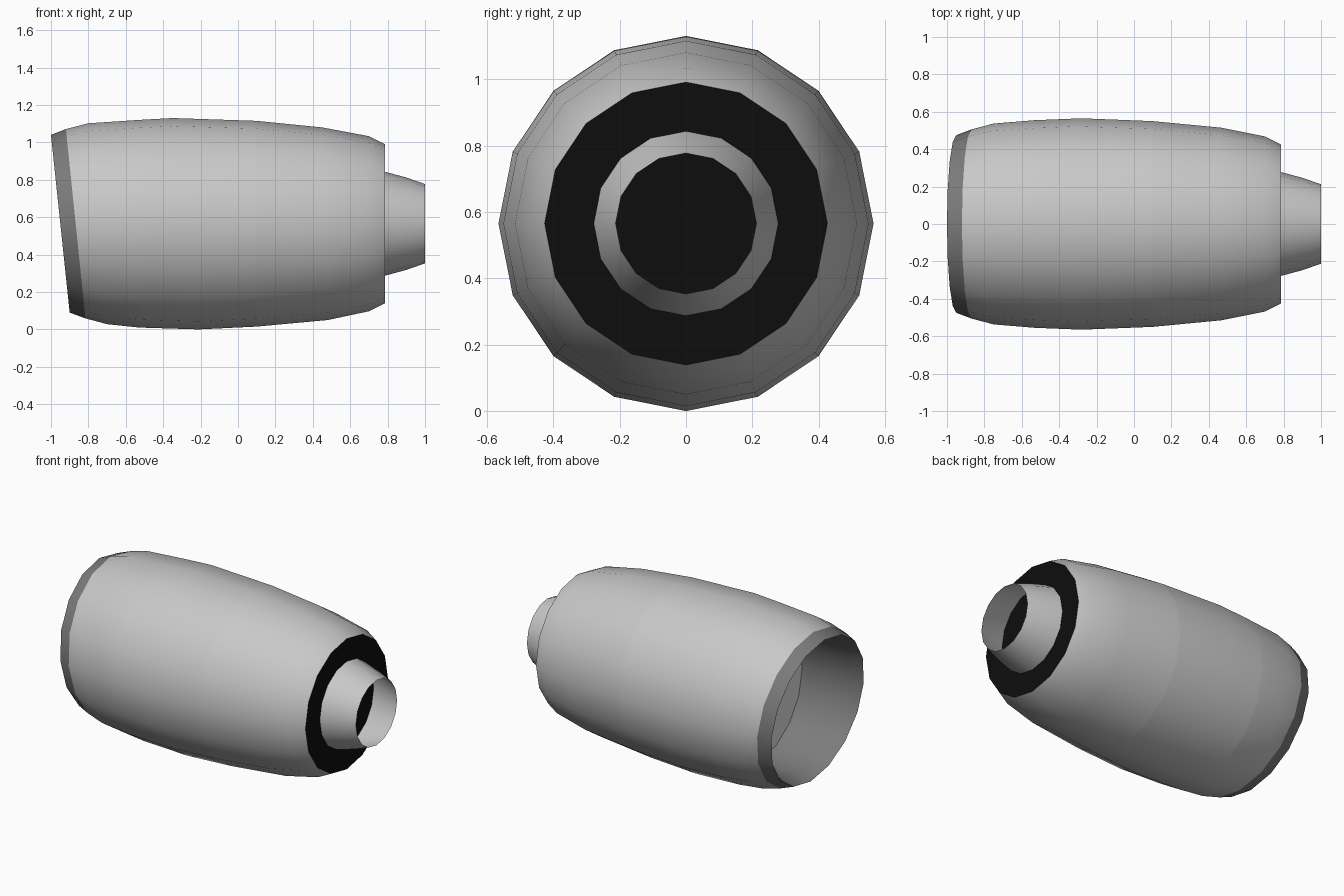
import bpy
import bmesh
import math

SIDES = 16
AXIS_Z = 0.565

cube = bpy.data.objects.get("Cube")
if cube:
    bpy.data.objects.remove(cube, do_unlink=True)


def material(name, value):
    mat = bpy.data.materials.new(name)
    mat.use_nodes = True
    colour = (value, value, value, 1.0)
    mat.diffuse_color = colour
    mat.node_tree.nodes["Principled BSDF"].inputs["Base Color"].default_value = colour
    return mat


cowl_grey = material("cowl light grey", 0.58)
lip_grey = material("intake dark grey", 0.2)
fan_grey = material("fan pale grey", 0.75)
exhaust_black = material("exhaust black", 0.004)


def ring(bm, x, radius, slant):
    """Ring of vertices around the engine axis; slant pushes its top forward."""
    verts = []
    for i in range(SIDES):
        a = math.tau * i / SIDES
        up = math.cos(a)
        verts.append(bm.verts.new((x - slant * up,
                                   radius * math.sin(a),
                                   AXIS_Z + radius * up)))
    return verts


def finish(bm, name, mat, smooth):
    mesh = bpy.data.meshes.new(name)
    bm.to_mesh(mesh)
    bm.free()
    mesh.materials.append(mat)
    for poly in mesh.polygons:
        poly.use_smooth = smooth
    obj = bpy.data.objects.new(name, mesh)
    bpy.context.collection.objects.link(obj)
    return obj


def shell(name, stations, mat, inward=False):
    """Open skin through rings given as (x, radius, slant)."""
    bm = bmesh.new()
    rings = [ring(bm, *s) for s in stations]
    for a, b in zip(rings, rings[1:]):
        for i in range(SIDES):
            j = (i + 1) % SIDES
            face = bm.faces.new((a[i], a[j], b[j], b[i]))
            face.normal_update()
            mid = face.calc_center_median()
            outward = face.normal.y * mid.y + face.normal.z * (mid.z - AXIS_Z) > 0
            if outward == inward:
                face.normal_flip()
    return finish(bm, name, mat, True)


def disc(name, x, radius, mat, facing):
    bm = bmesh.new()
    face = bm.faces.new(ring(bm, x, radius, 0))
    face.normal_update()
    if face.normal.x * facing < 0:
        face.normal_flip()
    return finish(bm, name, mat, False)


# Slanted intake lip and the cowl sections behind it
lip_front = (-0.95, 0.475, 0.05)
lip_back = (-0.868, 0.506, 0.052)
front_joint = (-0.53, 0.555, 0)
rear_joint = (0.1, 0.55, 0)
shell("intake_lip", [lip_front, lip_back], lip_grey)
shell("front_cowl", [lip_back, (-0.75, 0.537, 0.05), front_joint], cowl_grey)
shell("middle_cowl", [front_joint, (-0.28, 0.565, 0.07), rear_joint], cowl_grey)
shell("rear_cowl", [rear_joint, (0.465, 0.515, 0.015), (0.7, 0.468, 0),
                    (0.785, 0.426, 0)], cowl_grey)

# Intake duct and fan face
shell("intake_duct", [lip_front, (-0.85, 0.45, 0.04), front_joint[:1] + (0.44, 0)],
      lip_grey, inward=True)
disc("fan_face", -0.53, 0.44, fan_grey, -1)

# Exhaust plate and core nozzle
disc("exhaust_plate", 0.785, 0.426, exhaust_black, 1)
shell("core_nozzle", [(0.785, 0.278, 0), (0.9, 0.247, 0), (1.0, 0.212, 0)], cowl_grey)
